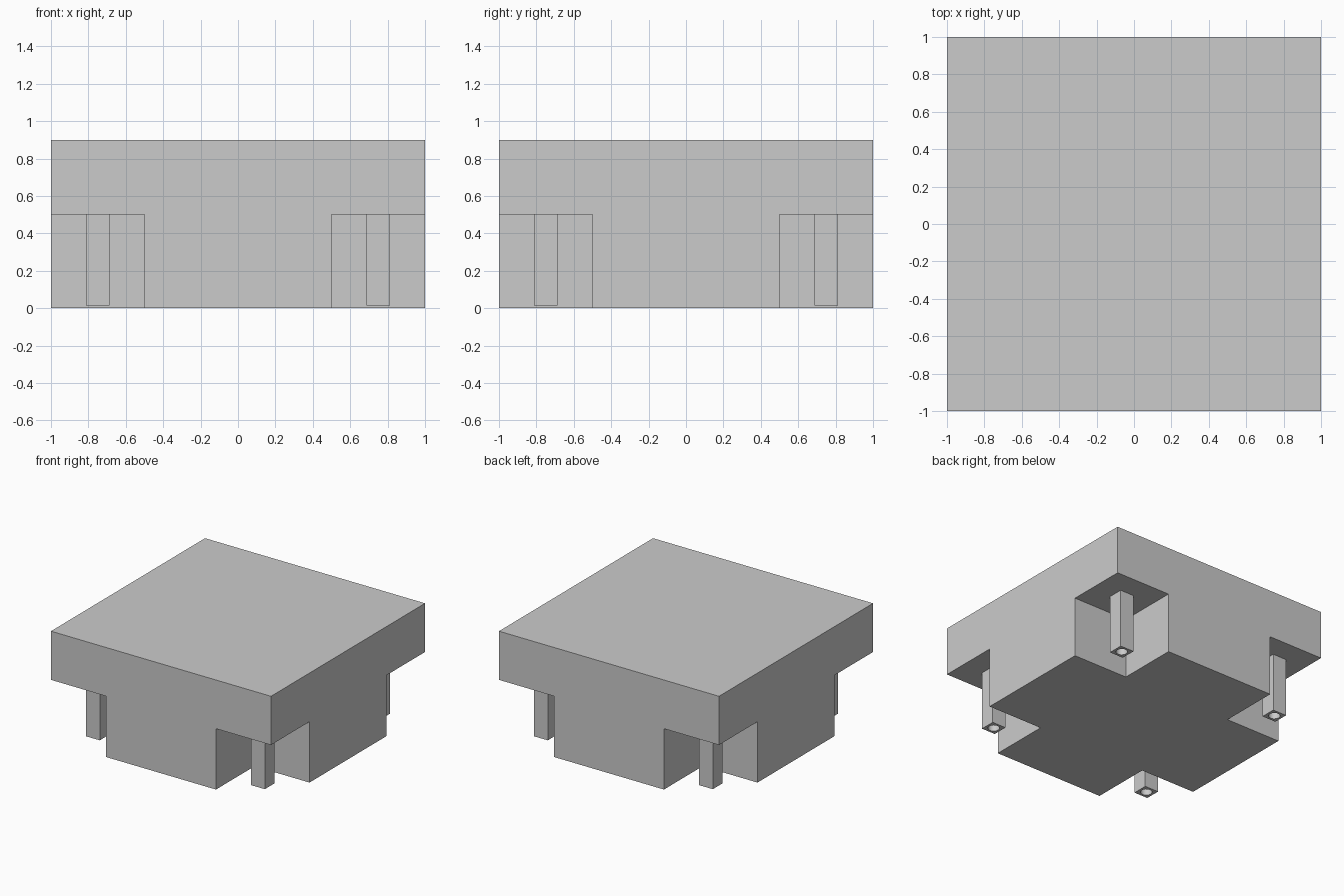
import bpy

default = bpy.data.objects.get("Cube")
if default:
    bpy.data.objects.remove(default, do_unlink=True)

# Plain grey material
grey = bpy.data.materials.new("plain_grey")
grey.use_nodes = True
colour = (0.6, 0.6, 0.6, 1)
grey.diffuse_color = colour
grey.node_tree.nodes["Principled BSDF"].inputs["Base Color"].default_value = colour

HEIGHT = 0.9       # overall height
NOTCH = 0.5        # width, depth and height of the corner notches
POST = 0.125       # post width
POST_FOOT = 0.015  # post clearance above the ground
HOLE = 0.044       # screw hole radius
CORNERS = [(x, y) for x in (-1, 1) for y in (-1, 1)]


def finish(name):
    obj = bpy.context.object
    obj.name = obj.data.name = name
    obj.data.materials.append(grey)
    return obj


def box(name, size, centre):
    bpy.ops.mesh.primitive_cube_add(size=1, location=centre)
    obj = finish(name)
    obj.scale = size
    bpy.ops.object.transform_apply(location=False, rotation=False, scale=True)
    return obj


def cut(target, cutter):
    cutter.hide_render = True
    mod = target.modifiers.new("cut", "BOOLEAN")
    mod.operation = "DIFFERENCE"
    mod.solver = "EXACT"
    mod.object = cutter
    bpy.context.view_layer.objects.active = target
    bpy.ops.object.modifier_apply(modifier=mod.name)
    bpy.data.objects.remove(cutter, do_unlink=True)


# Solid block with a notch under each corner
body = box("body", (2, 2, HEIGHT), (0, 0, HEIGHT / 2))
for sx, sy in CORNERS:
    # The cutter overshoots the outside and underside of the block
    size = NOTCH + 0.1
    mid = 1 - NOTCH + size / 2
    cut(body, box("notch_cutter", (size, size, size),
                  (sx * mid, sy * mid, NOTCH - size / 2)))

# A square post in each notch, with a round hole in its foot
length = NOTCH - POST_FOOT
for sx, sy in CORNERS:
    x, y = sx * (1 - NOTCH / 2), sy * (1 - NOTCH / 2)
    side = "left" if sx > 0 else "right"
    end = "back" if sy > 0 else "front"
    post = box(f"post_{end}_{side}", (POST, POST, length),
               (x, y, POST_FOOT + length / 2))
    bpy.ops.mesh.primitive_cylinder_add(vertices=24, radius=HOLE, depth=0.8,
                                        location=(x, y, 0))
    cut(post, finish("hole_cutter"))
    bpy.ops.object.select_all(action="DESELECT")
    post.select_set(True)
    bpy.ops.object.shade_smooth_by_angle()
